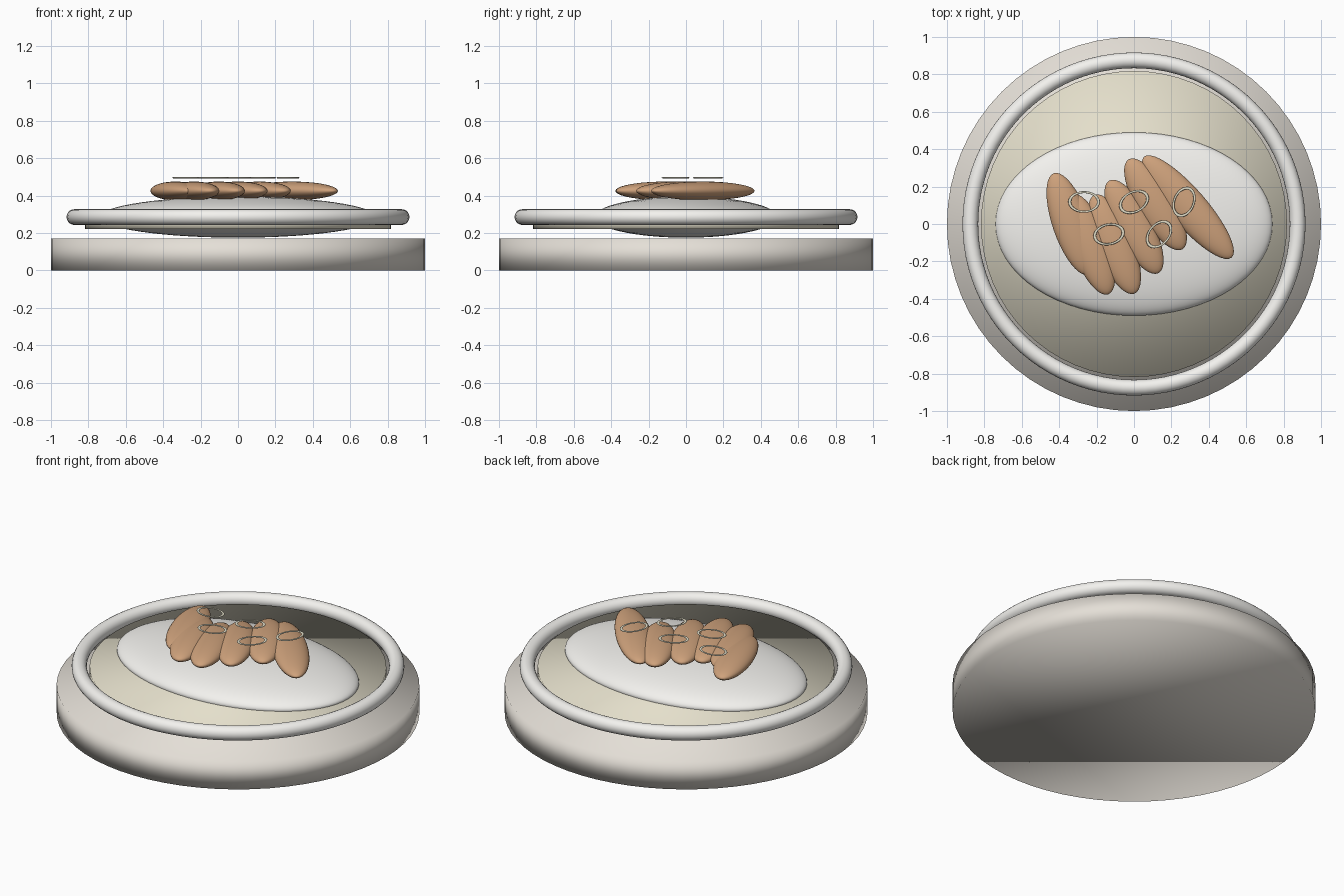
import bpy
from math import radians

if "Cube" in bpy.data.objects:
    bpy.data.objects.remove(bpy.data.objects["Cube"])


def finish(name, color, scale=(1, 1, 1), rot=0):
    """Name, tint, place and smooth the object just added."""
    o = bpy.context.object
    o.name = name
    o.scale = scale
    o.rotation_euler.z = radians(rot)
    m = bpy.data.materials.get(color[0]) or bpy.data.materials.new(color[0])
    m.diffuse_color = (*color[1], 1)
    m.use_nodes = True
    m.node_tree.nodes["Principled BSDF"].inputs["Base Color"].default_value = m.diffuse_color
    o.data.materials.append(m)
    bpy.ops.object.shade_smooth()
    return o


STONE = ("stone", (0.78, 0.74, 0.68))
WHITE = ("white", (0.90, 0.89, 0.86))
CREAM = ("cream", (0.78, 0.74, 0.60))
BROWN = ("brown", (0.62, 0.36, 0.20))
ONION = ("onion", (0.76, 0.73, 0.58))

# Round base
bpy.ops.mesh.primitive_cylinder_add(vertices=64, radius=1, depth=0.17, location=(0, 0, 0.085))
finish("base", STONE)

# Bowl floor and rim
bpy.ops.mesh.primitive_cylinder_add(vertices=64, radius=0.818, depth=0.06, location=(0, 0, 0.25))
finish("bowl_floor", CREAM)
bpy.ops.mesh.primitive_torus_add(major_radius=0.875, minor_radius=0.042, major_segments=96,
                                 minor_segments=20, location=(0, 0, 0.285))
finish("rim", WHITE)

# Oval mound
bpy.ops.mesh.primitive_uv_sphere_add(segments=64, ring_count=32, location=(0, 0, 0.285))
finish("mound", WHITE, (0.74, 0.49, 0.11))

# Fanned slices: x, y, half length, turn
slices = [(-0.335, 0.0, 0.287, 19), (-0.235, -0.108, 0.285, 20), (-0.104, -0.108, 0.285, 22),
          (0.0, -0.015, 0.28, 28), (0.115, 0.105, 0.28, 31), (0.288, 0.09, 0.357, 41)]
for i, (x, y, a, r) in enumerate(slices):
    bpy.ops.mesh.primitive_uv_sphere_add(segments=40, ring_count=20, location=(x, y, 0.425))
    finish(f"slice_{i + 1}", BROWN, (0.1, a, 0.05), r)

# Thin oval rings on top: x, y, turn
rings = [(-0.267, 0.118, 0), (0, 0.118, 27), (0.267, 0.118, 68), (-0.134, -0.055, 12), (0.134, -0.055, 50)]
for i, (x, y, r) in enumerate(rings):
    bpy.ops.mesh.primitive_torus_add(major_radius=0.077, minor_radius=0.008, major_segments=40,
                                     minor_segments=10, location=(x, y, 0.495))
    finish(f"onion_ring_{i + 1}", ONION, (1, 0.68, 0.4), r)
